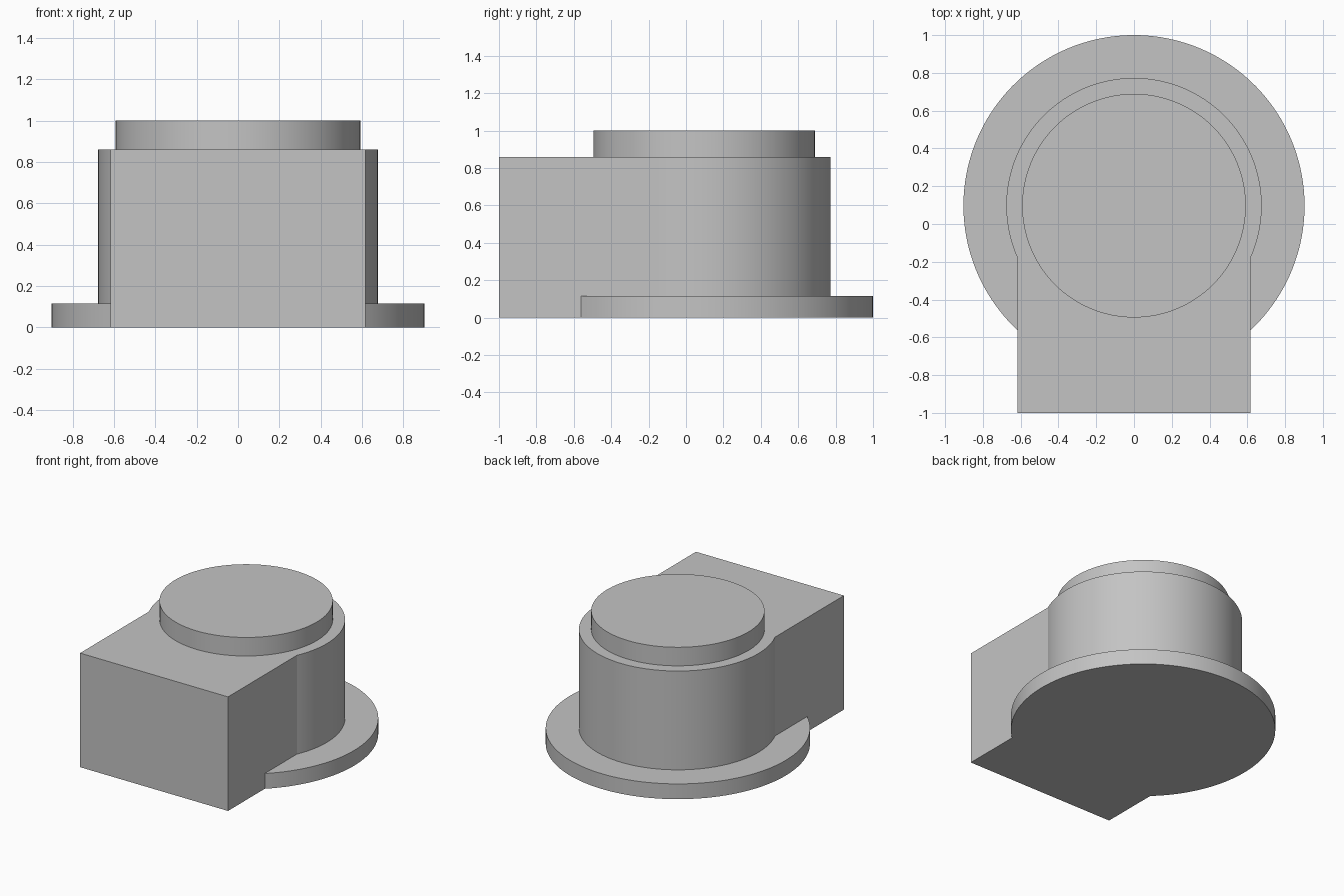
import bpy
import bmesh
import math

old = bpy.data.objects.get("Cube")
if old:
    bpy.data.objects.remove(old, do_unlink=True)

CENTRE_Y = 0.097      # axis of the round parts
HALF_WIDTH = 0.617    # half width of the block
FRONT_Y = -1.0
BASE_R, BODY_R, CAP_R = 0.903, 0.676, 0.592
BASE_TOP, BODY_TOP, CAP_TOP = 0.115, 0.86, 1.0

grey = bpy.data.materials.new("plain grey")
grey.use_nodes = True
grey.diffuse_color = (0.55, 0.55, 0.55, 1)
grey.node_tree.nodes["Principled BSDF"].inputs["Base Color"].default_value = grey.diffuse_color


def open_arc(radius, steps=120):
    """Arc round the back, from the block's left side to its right side."""
    start = -math.acos(HALF_WIDTH / radius)
    sweep = math.pi - 2 * start
    angles = [start + sweep * i / steps for i in range(steps + 1)]
    return [(radius * math.cos(a), CENTRE_Y + radius * math.sin(a)) for a in angles]


def circle(radius, steps=128):
    angles = [2 * math.pi * i / steps for i in range(steps)]
    return [(radius * math.cos(a), CENTRE_Y + radius * math.sin(a)) for a in angles]


def prism(name, outline, bottom, top):
    """Extrude a closed plan outline between two heights."""
    bm = bmesh.new()
    face = bm.faces.new([bm.verts.new((x, y, bottom)) for x, y in outline])
    grown = bmesh.ops.extrude_face_region(bm, geom=[face], use_keep_orig=True)
    raised = [v for v in grown["geom"] if isinstance(v, bmesh.types.BMVert)]
    bmesh.ops.translate(bm, verts=raised, vec=(0, 0, top - bottom))
    bmesh.ops.recalc_face_normals(bm, faces=bm.faces)
    mesh = bpy.data.meshes.new(name)
    bm.to_mesh(mesh)
    bm.free()
    mesh.materials.append(grey)
    obj = bpy.data.objects.new(name, mesh)
    bpy.context.collection.objects.link(obj)
    bpy.ops.object.select_all(action='DESELECT')
    obj.select_set(True)
    bpy.context.view_layer.objects.active = obj
    bpy.ops.object.shade_smooth_by_angle(angle=math.radians(15))
    return obj


# Main body: round at the back, square block at the front
prism("body", open_arc(BODY_R) + [(-HALF_WIDTH, FRONT_Y), (HALF_WIDTH, FRONT_Y)], 0, BODY_TOP)

# Base flange wrapping the round part, stopping at the block's sides
prism("base_flange", open_arc(BASE_R) + open_arc(BODY_R)[::-1], 0, BASE_TOP)

# Raised round cap
prism("top_cap", circle(CAP_R), BODY_TOP, CAP_TOP)
